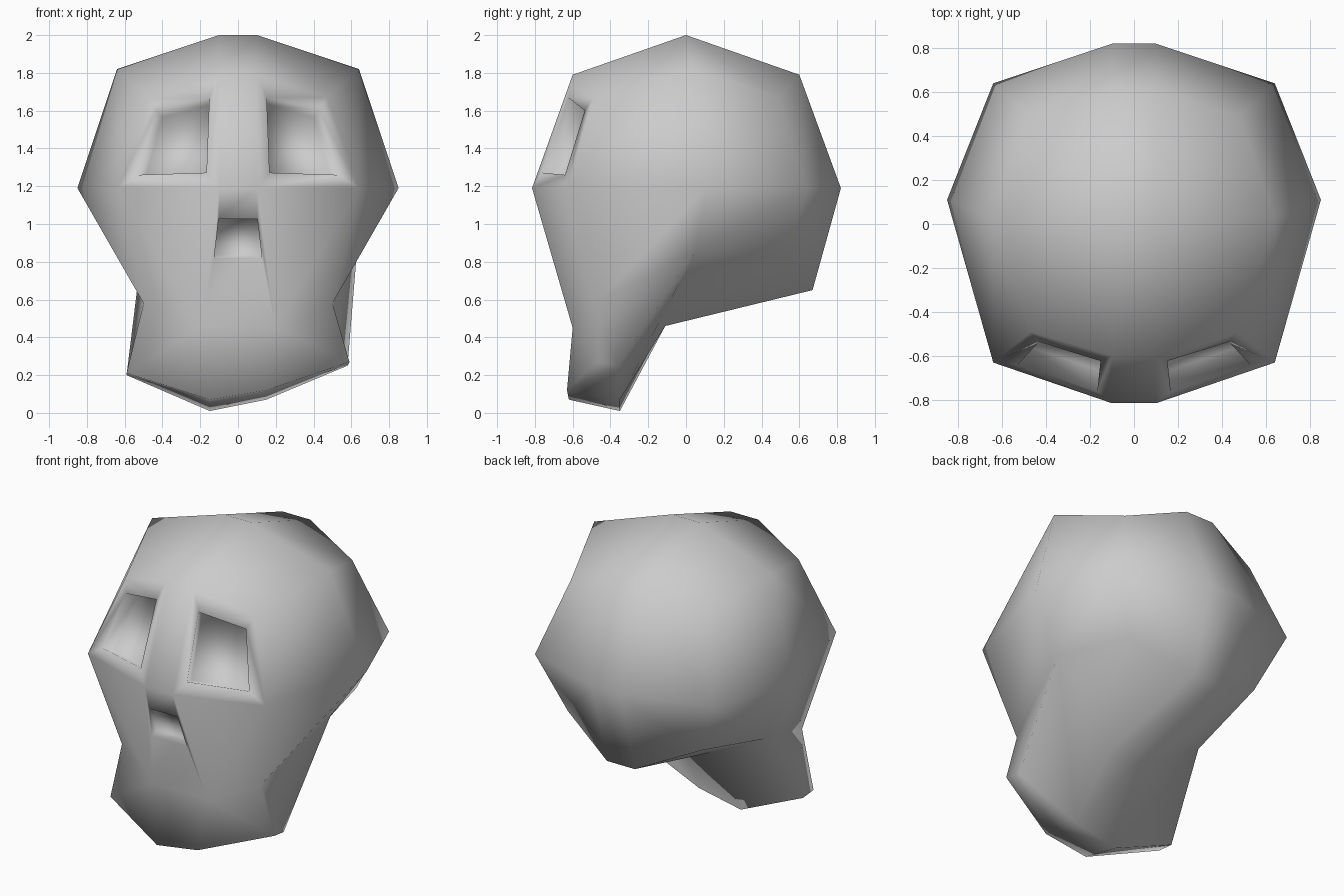
import bpy, bmesh
from mathutils import Vector

if "Cube" in bpy.data.objects:
    bpy.data.objects.remove(bpy.data.objects["Cube"])

bm = bmesh.new()


def pair(x, y, z, left=None):
    """Left and right vertex; mirrored unless a left position is given."""
    l = left or (-x, y, z)
    return bm.verts.new(l), bm.verts.new((x, y, z))


# Half rings ordered front middle -> side -> back middle
crown = pair(.1, 0, 2)
upper = [pair(*p) for p in ((.1, -.6, 1.79), (.47, -.49, 1.67), (.64, .03, 1.82),
                            (.48, .49, 1.67), (.1, .6, 1.79))]
brow = [pair(*p) for p in ((.1, -.815, 1.19), (.64, -.63, 1.19), (.85, .11, 1.19),
                           (.64, .64, 1.19), (.1, .82, 1.19))]
lower = [pair(.2, -.6, .45), pair(.5, -.48, .58),
         pair(.63, .05, .86, (-.53, -.04, .69)),
         pair(.48, .53, .82), pair(.1, .67, .65)]
base = pair(.1, -.11, .46)
# The jaw hangs slightly askew
jaw = [pair(.15, -.63, .12, (-.15, -.62, .07)),
       pair(.59, -.47, .27, (-.59, -.47, .21)),
       pair(.58, -.36, .25, (-.59, -.36, .20)),
       pair(.15, -.35, .07, (-.15, -.35, .01))]


def quad(a, b, c, d):
    return bm.faces.new((a, b, c, d))


def strip(a, b):
    """Middle face joining the left and right of two pairs."""
    return quad(a[0], a[1], b[1], b[0])


def recess(face, u, v, depth):
    """Sunken panel; u and v give its extent within the face (0 to 1)."""
    vs = list(face.verts)
    a, b, c, d = [p.co.copy() for p in vs]

    def at(s, t):
        return a.lerp(b, s).lerp(d.lerp(c, s), t)

    rim = [at(u[0], v[0]), at(u[1], v[0]), at(u[1], v[1]), at(u[0], v[1])]
    n = (rim[2] - rim[0]).cross(rim[3] - rim[1]).normalized()
    if n.y < 0:
        n = -n
    outer = [bm.verts.new(p) for p in rim]
    floor = [bm.verts.new(p + n * depth) for p in rim]
    bm.faces.remove(face)
    for i in range(4):
        j = (i + 1) % 4
        quad(vs[i], vs[j], outer[j], outer[i])
        quad(outer[i], outer[j], floor[j], floor[i])
    bm.faces.new(floor)


for s in (0, 1):
    # Cranium walls
    for top, bottom in ((upper, brow), (brow, lower)):
        for i in range(4):
            f = quad(bottom[i][s], bottom[i + 1][s], top[i + 1][s], top[i][s])
            if top is upper and i == 0:
                recess(f, (.13, .83), (.14, .82), .10)      # eye socket
    # Crown and rear underside
    quad(crown[s], upper[0][s], upper[1][s], upper[2][s])
    quad(crown[s], upper[2][s], upper[3][s], upper[4][s])
    quad(base[s], lower[2][s], lower[3][s], lower[4][s])
    # Jaw walls and underside
    neck = lower[:3] + [base]
    for i in range(3):
        quad(neck[i][s], neck[i + 1][s], jaw[i + 1][s], jaw[i][s])
    quad(*[p[s] for p in jaw])

# Middle strips
for a, b in ((upper[0], crown), (crown, upper[4]), (upper[4], brow[4]),
             (brow[4], lower[4]), (lower[4], base), (base, jaw[3]),
             (jaw[3], jaw[0]), (jaw[0], lower[0]), (brow[0], upper[0])):
    strip(a, b)
# Nose opening
recess(strip(lower[0], brow[0]), (.08, .92), (.5, .78), .06)

bmesh.ops.recalc_face_normals(bm, faces=bm.faces[:])
for f in bm.faces:
    f.smooth = True
mesh = bpy.data.meshes.new("skull")
bm.to_mesh(mesh)
bm.free()
skull = bpy.data.objects.new("skull", mesh)
bpy.context.collection.objects.link(skull)
